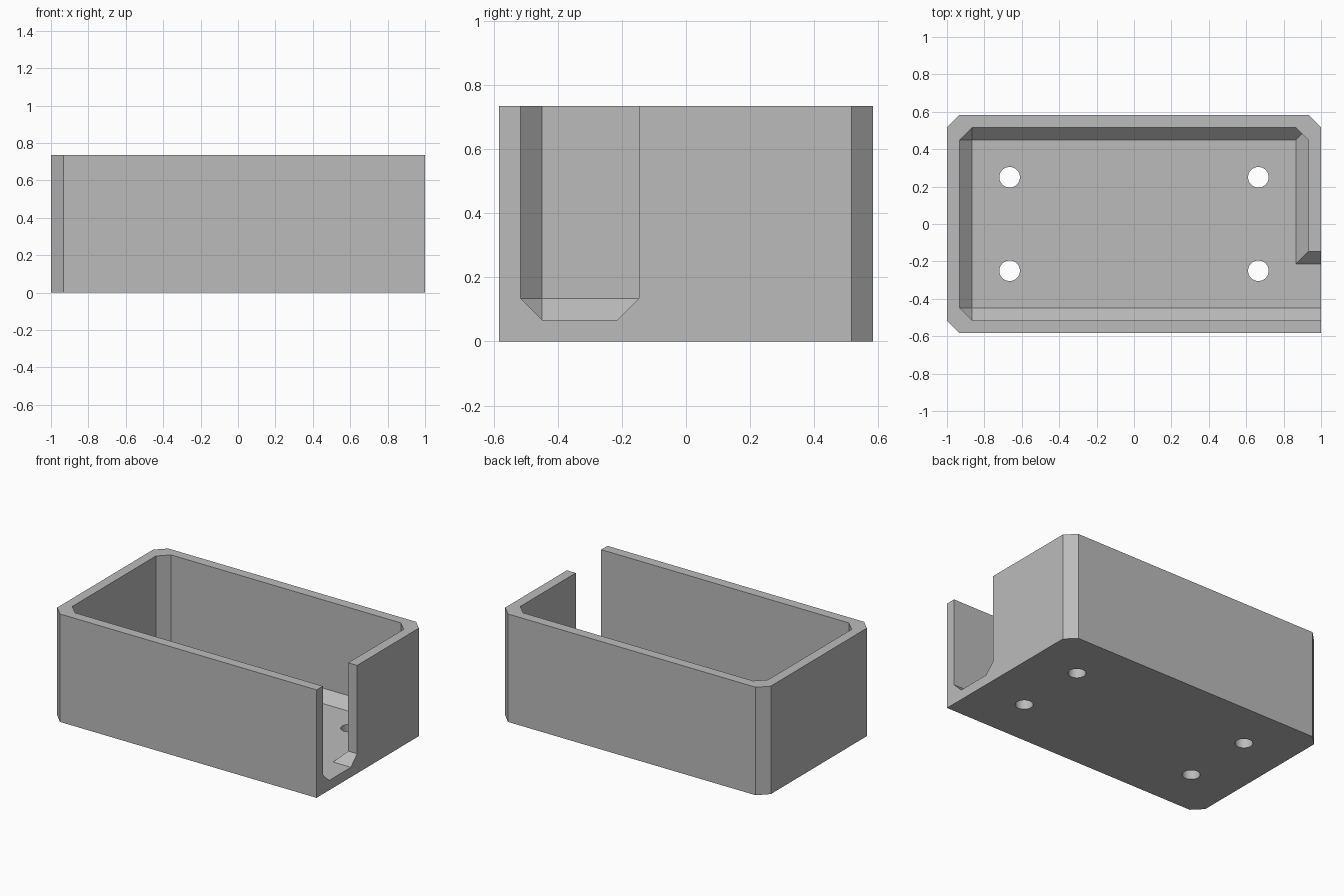
import bpy, bmesh, math

cube = bpy.data.objects.get("Cube")
if cube:
    bpy.data.objects.remove(cube, do_unlink=True)

X, Y, H = 1.0, 0.583, 0.735   # outer half sizes and height
T = 0.067                     # wall, floor and chamfer size
IX, IY = X - T, Y - T         # inner half sizes
TOP = H + 0.1                 # cutters rise past the rim

gray = bpy.data.materials.new("gray plastic")
gray.use_nodes = True
color = (0.5, 0.5, 0.5, 1)
gray.diffuse_color = color
gray.node_tree.nodes["Principled BSDF"].inputs["Base Color"].default_value = color


def hull(name, points):
    """Closed convex solid around the given points."""
    bm = bmesh.new()
    verts = [bm.verts.new(p) for p in points]
    bmesh.ops.convex_hull(bm, input=verts)
    bmesh.ops.dissolve_limit(bm, angle_limit=0.01, verts=bm.verts, edges=bm.edges)
    bmesh.ops.recalc_face_normals(bm, faces=bm.faces)
    mesh = bpy.data.meshes.new(name)
    bm.to_mesh(mesh)
    bm.free()
    mesh.materials.append(gray)
    obj = bpy.data.objects.new(name, mesh)
    bpy.context.collection.objects.link(obj)
    return obj


def outline(x, y):
    """Rectangle with three chamfered corners; front left stays square."""
    pts = [(x, -y)]
    for sx, sy in ((1, 1), (-1, 1), (-1, -1)):
        pts += [(sx * x, sy * (y - T)), (sx * (x - T), sy * y)]
    return pts


def cut(target, cutter):
    mod = target.modifiers.new("cut", 'BOOLEAN')
    mod.operation, mod.solver, mod.object = 'DIFFERENCE', 'EXACT', cutter
    bpy.context.view_layer.objects.active = target
    bpy.ops.object.modifier_apply(modifier=mod.name)
    bpy.data.objects.remove(cutter, do_unlink=True)


# Outer block
box = hull("open_box", [(x, y, z) for x, y in outline(X, Y) for z in (0, H)])

# Cavity with chamfered floor edges and a mitred back left corner
cavity = [(x, y, z) for x, y in outline(IX, IY) for z in (2 * T, TOP)]
cavity += [(sx * (IX - T), sy * (IY - T), T) for sx in (-1, 1) for sy in (-1, 1)]
cavity.append((IX - T / 2, IY - T / 2, 1.5 * T))
cut(box, hull("cavity_cutter", cavity))

# Side slot running out through the left wall
S = -0.147
profile = [(-IY, TOP), (-IY, 2 * T), (-IY + T, T), (S - T, T), (S, 2 * T), (S, TOP)]
cut(box, hull("slot_cutter", [(x, y, z) for y, z in profile for x in (0.7, X + 0.1)]))

# Four screw holes in the floor
N, R = 32, 0.055
for sx in (-1, 1):
    for sy in (-1, 1):
        ring = [(sx * 0.665 + R * math.cos(2 * math.pi * i / N),
                 sy * 0.25 + R * math.sin(2 * math.pi * i / N), z)
                for i in range(N) for z in (-0.1, 0.2)]
        cut(box, hull("hole_cutter", ring))

bpy.ops.object.select_all(action='DESELECT')
box.select_set(True)
bpy.context.view_layer.objects.active = box
bpy.ops.object.shade_smooth_by_angle(angle=math.radians(25))
